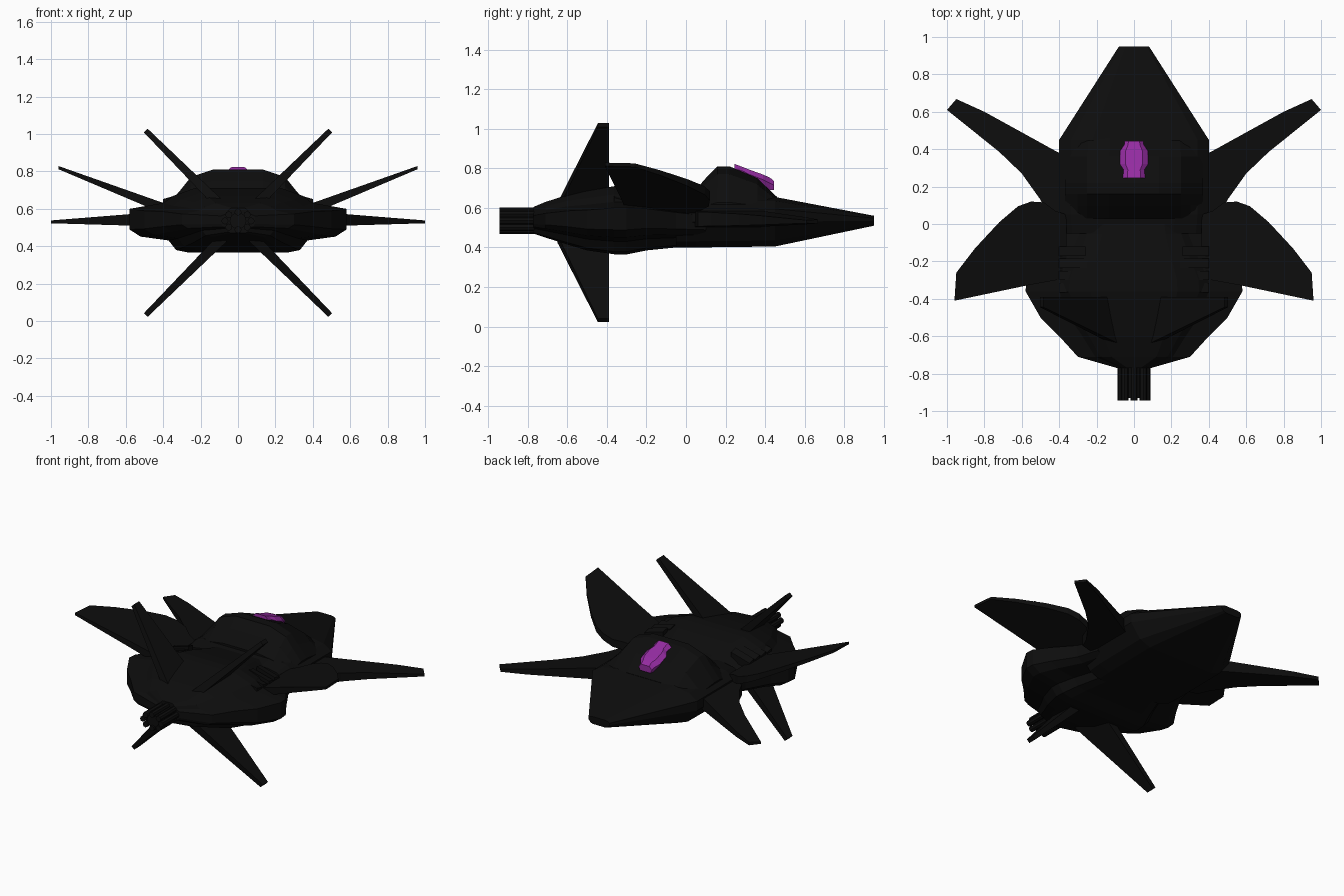
import bpy, bmesh, math
from mathutils import Vector

if "Cube" in bpy.data.objects:
    bpy.data.objects.remove(bpy.data.objects["Cube"])


def material(name, rgb):
    m = bpy.data.materials.new(name)
    m.diffuse_color = (*rgb, 1)
    m.use_nodes = True
    m.node_tree.nodes["Principled BSDF"].inputs["Base Color"].default_value = m.diffuse_color
    return m


BLACK = material("hull black", (0.004, 0.004, 0.004))
PURPLE = material("canopy purple", (0.30, 0.025, 0.36))


def loft(name, rings, mat=BLACK):
    """Skin closed rings of equal point count and cap both ends."""
    bm = bmesh.new()
    vs = [[bm.verts.new(p) for p in r] for r in rings]
    n = len(vs[0])
    for a, b in zip(vs, vs[1:]):
        for i in range(n):
            j = (i + 1) % n
            bm.faces.new((a[i], a[j], b[j], b[i]))
    bm.faces.new(vs[0])
    bm.faces.new(vs[-1])
    bmesh.ops.recalc_face_normals(bm, faces=bm.faces)
    me = bpy.data.meshes.new(name)
    bm.to_mesh(me)
    bm.free()
    me.materials.append(mat)
    ob = bpy.data.objects.new(name, me)
    bpy.context.collection.objects.link(ob)
    return ob


def body(name, profile, stations, mat=BLACK):
    """Symmetric body: profile as fractions (x, z), stations (y, half width, top, bottom)."""
    full = profile + [(-x, z) for x, z in reversed(profile)]
    return loft(name, [[(x * w, y, lo + z * (hi - lo)) for x, z in full]
                       for y, w, hi, lo in stations], mat)


def wing(name, outline, height, thick):
    """Tapered plate over an (x, y) outline, on both sides."""
    for side, s in (("right", 1), ("left", -1)):
        loft(f"{side}_{name}", [[(s * x, y, height(x) + k * thick(x)) for x, y in outline]
                                for k in (-0.5, 0.5)])


# nose section
body("nose_hull", [(.55, 1), (.85, .92), (1, .76), (1, .5), (.82, .12), (.62, 0)],
     [(.95, .08, .56, .51), (.45, .40, .655, .405), (.05, .40, .66, .40), (-.05, .39, .64, .40)])

# raised cockpit hump
body("cockpit_hump", [(.36, 1), (.68, .84), (.82, .58), (1, .27), (1, 0)],
     [(.46, .36, .655, .56), (.36, .37, .75, .56), (.22, .37, .81, .56),
      (.16, .37, .81, .56), (.10, .37, .75, .56), (.03, .37, .67, .56)])

# canopy
body("canopy", [(.6, 1), (1, .55), (.8, 0)],
     [(.245, .06, .822, .77), (.29, .055, .805, .76), (.32, .075, .793, .74),
      (.39, .075, .768, .71), (.425, .052, .752, .69), (.445, .05, .735, .69)], PURPLE)

# rear engine section
body("rear_hull", [(.40, 1), (.60, .88), (.69, .77), (1, .68), (1, .36), (.9, .25),
                   (.64, .19), (.57, .04), (.45, 0)],
     [(.10, .38, .63, .41), (-.05, .42, .66, .40), (-.20, .51, .695, .385),
      (-.30, .575, .71, .365), (-.36, .58, .71, .365), (-.50, .50, .685, .385),
      (-.60, .40, .665, .415), (-.71, .30, .63, .45), (-.77, .09, .605, .47)])

# stepped armour plates beside the spine
for side, s in (("right", 1), ("left", -1)):
    for i in range(4):
        y, inner = -.12 - .065 * i, .26 - .012 * i
        rings = []
        for yy, lift in ((y, .0), (y - .05, .012)):
            rings.append([(s * inner, yy, .68 + lift), (s * .40, yy, .64 + lift),
                          (s * .40, yy, .58), (s * inner, yy, .58)])
        loft(f"{side}_armour_plate_{i + 1}", rings)

# flat forward wings
wing("forward_wing",
     [(.36, .36), (.41, .385), (.60, .49), (.80, .60), (.95, .668), (1.0, .61),
      (.72, .385), (.60, .27), (.50, .13), (.47, .06), (.36, .04)],
     lambda x: .545 - .015 * (x - .4) / .6, lambda x: .085 - .07 * (x - .36) / .64)

# upswept main wings
wing("main_wing",
     [(.36, .05), (.42, .07), (.48, .115), (.55, .12), (.62, .095), (.72, .01),
      (.85, -.13), (.95, -.26), (.96, -.41), (.58, -.33), (.36, -.29)],
     lambda x: .595 + .225 * (x - .38) / .58, lambda x: .06 - .043 * (x - .36) / .6)

# four diagonal tail fins, tapered toward the tip
for vert, sz in (("upper", 1), ("lower", -1)):
    for side, sx in (("right", 1), ("left", -1)):
        rings = []
        for r, back, t in ((.08, -.65, .028), (.493, -.445, .014)):
            c = Vector((sx * r, 0, .525 + sz * r))
            n = Vector((sx, 0, -sz)).normalized() * t
            rings.append([c + n + Vector((0, -.39, 0)), c + n + Vector((0, back, 0)),
                          c - n + Vector((0, back, 0)), c - n + Vector((0, -.39, 0))])
        loft(f"{vert}_{side}_fin", rings)


def tube(name, x, z, r, y0, y1, n=10):
    loft(name, [[(x + r * math.cos(2 * math.pi * i / n), y, z + r * math.sin(2 * math.pi * i / n))
                 for i in range(n)] for y in (y0, y1)])


# tail exhaust cluster
tube("exhaust_core", 0, .535, .045, -.74, -.93)
for i in range(8):
    a = math.tau * i / 8
    tube(f"exhaust_tube_{i + 1}", .07 * math.cos(a), .535 + .047 * math.sin(a), .019, -.74, -.943, 8)
